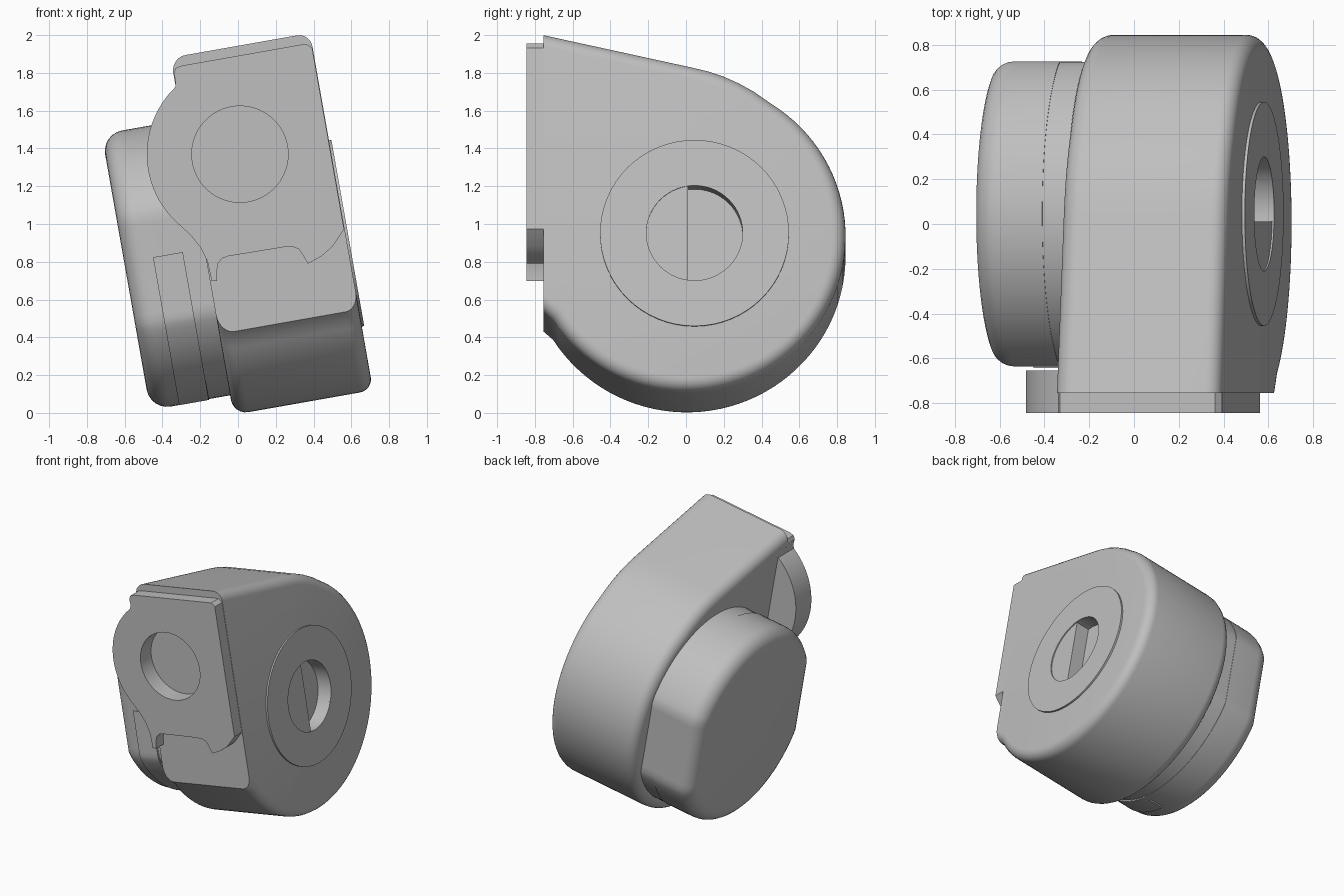
import bpy, bmesh
from math import radians, cos, sin, pi

if "Cube" in bpy.data.objects:
    bpy.data.objects.remove(bpy.data.objects["Cube"])

TILT = radians(10)
AXIS_Y, AXIS_Z = 0.045, 0.837

grey = bpy.data.materials.new("light_grey")
grey.use_nodes = True
grey.diffuse_color = (0.52, 0.52, 0.52, 1)
grey.node_tree.nodes["Principled BSDF"].inputs["Base Color"].default_value = (0.52, 0.52, 0.52, 1)


def prism(name, outline, start, end, along="x", round_start=0, round_end=0, keep=None):
    """Extrude an outline along x (points are y, z) or y (points are x, z)."""
    bm = bmesh.new()

    def ring(t):
        return [bm.verts.new((t, a, b) if along == "x" else (a, t, b)) for a, b in outline]

    low, high = ring(start), ring(end)
    caps = [bm.faces.new(low), bm.faces.new(high)]
    for i in range(len(outline)):
        j = (i + 1) % len(outline)
        bm.faces.new((low[i], low[j], high[j], high[i]))
    bmesh.ops.recalc_face_normals(bm, faces=bm.faces)
    for cap, radius in zip(caps, (round_start, round_end)):
        if radius:
            rim = [e for e in cap.edges if keep is None or not keep(e)]
            bmesh.ops.bevel(bm, geom=rim, offset=radius, segments=6, profile=0.5,
                            affect="EDGES", clamp_overlap=False)
    mesh = bpy.data.meshes.new(name)
    bm.to_mesh(mesh)
    bm.free()
    mesh.materials.append(grey)
    obj = bpy.data.objects.new(name, mesh)
    bpy.context.collection.objects.link(obj)
    obj.rotation_euler.y = -TILT
    return obj


def arc(cx, cz, r, a0, a1, n):
    steps = [radians(a0 + (a1 - a0) * i / n) for i in range(n + 1)]
    return [(cx + r * cos(a), cz + r * sin(a)) for a in steps]


def circle(cx, cz, r, n=64):
    return arc(cx, cz, r, 0, 360, n)[:-1]


def activate(obj):
    bpy.ops.object.select_all(action="DESELECT")
    obj.select_set(True)
    bpy.context.view_layer.objects.active = obj


def cut(target, cutter):
    cutter.hide_render = True
    mod = target.modifiers.new("cut", "BOOLEAN")
    mod.operation, mod.object, mod.solver = "DIFFERENCE", cutter, "EXACT"
    activate(target)
    bpy.ops.object.modifier_apply(modifier=mod.name)


# Main housing: round drum rising to a sloped, flat-fronted top
FRONT = -0.755
drum = arc(0.005, 0.834, 0.84, -151, 58, 60)
drum[0] = (FRONT, 0.428)
crown = [(0.36, 1.61), (0.28, 1.655), (0.2, 1.691), (0.12, 1.718), (0.04, 1.738), (FRONT, 1.914)]


def on_front(edge):
    return all(v.co.y < FRONT + 0.001 for v in edge.verts)


housing = prism("housing", drum + crown, -0.025, 0.725,
                round_start=0.08, round_end=0.07, keep=on_front)

# Front mounting plate with a round lobe on one side
lobe = arc(0.248, 1.347, 0.493, 220, 124, 28)
plate_edge = [
    (-0.02, 1.79), (-0.023, 1.83), (-0.008, 1.855), (0.024, 1.862), (0.695, 1.862),
    (0.722, 1.835), (0.722, 0.86), (0.645, 0.78), (0.58, 0.74), (0.502, 0.714),
    (0.481, 0.768), (0.468, 0.797), (0.44, 0.815), (0.39, 0.822), (0.095, 0.826),
    (0.06, 0.82), (0.035, 0.8), (0.02, 0.76), (0.013, 0.708), (-0.016, 0.712),
    (-0.02, 0.816), (-0.045, 0.9), (-0.083, 0.969)]
plate = prism("front_plate", lobe + plate_edge, -0.845, -0.655, along="y")

# Round socket in the plate
socket = circle(0.248, 1.347, 0.255)
through = prism("socket_cutter", socket, -0.9, -0.6, along="y")
pocket = prism("pocket_cutter", socket, -0.9, -0.715, along="y")
cut(plate, through)
cut(housing, pocket)

# Raised side disc with a half-open hub hole
disc = prism("side_disc", circle(AXIS_Y, AXIS_Z, 0.5), 0.69, 0.738)
hub = circle(AXIS_Y, AXIS_Z, 0.255)
half = [(max(y, 0.01), z) for y, z in hub if y > -0.03]
half = [p for p in arc(AXIS_Y, AXIS_Z, 0.255, -97.8, 97.8, 36)]
shallow = prism("hub_cutter", hub, 0.73, 0.8)
deep = prism("half_hub_cutter", half, 0.625, 0.8)
cut(disc, shallow)
for part in (disc, housing):
    cut(part, deep)


# Rear drum: round collar and cap with flats on both sides
def flatted(r, flat):
    return [(max(AXIS_Y - flat, min(AXIS_Y + flat, y)), z)
            for y, z in circle(AXIS_Y, AXIS_Z, r, 96)]


collar = prism("collar", flatted(0.738, 0.678), -0.138, 0.03)
cap = prism("cap", flatted(0.742, 0.681), -0.455, -0.138, round_start=0.11)

# Thin latch strip wrapped around the lower front of the cap
wrap = [(max(AXIS_Y - 0.689, y), z) for y, z in arc(AXIS_Y, AXIS_Z, 0.75, 176, 262, 36)]
inner = [(max(AXIS_Y - 0.66, y), z) for y, z in arc(AXIS_Y, AXIS_Z, 0.72, 262, 176, 36)]
latch = prism("latch_strip", wrap + inner, -0.30, -0.14)

for helper in (through, pocket, shallow, deep):
    bpy.data.objects.remove(helper)

for part in (housing, plate, disc, collar, cap, latch):
    activate(part)
    bpy.ops.object.shade_smooth_by_angle(angle=radians(22))
